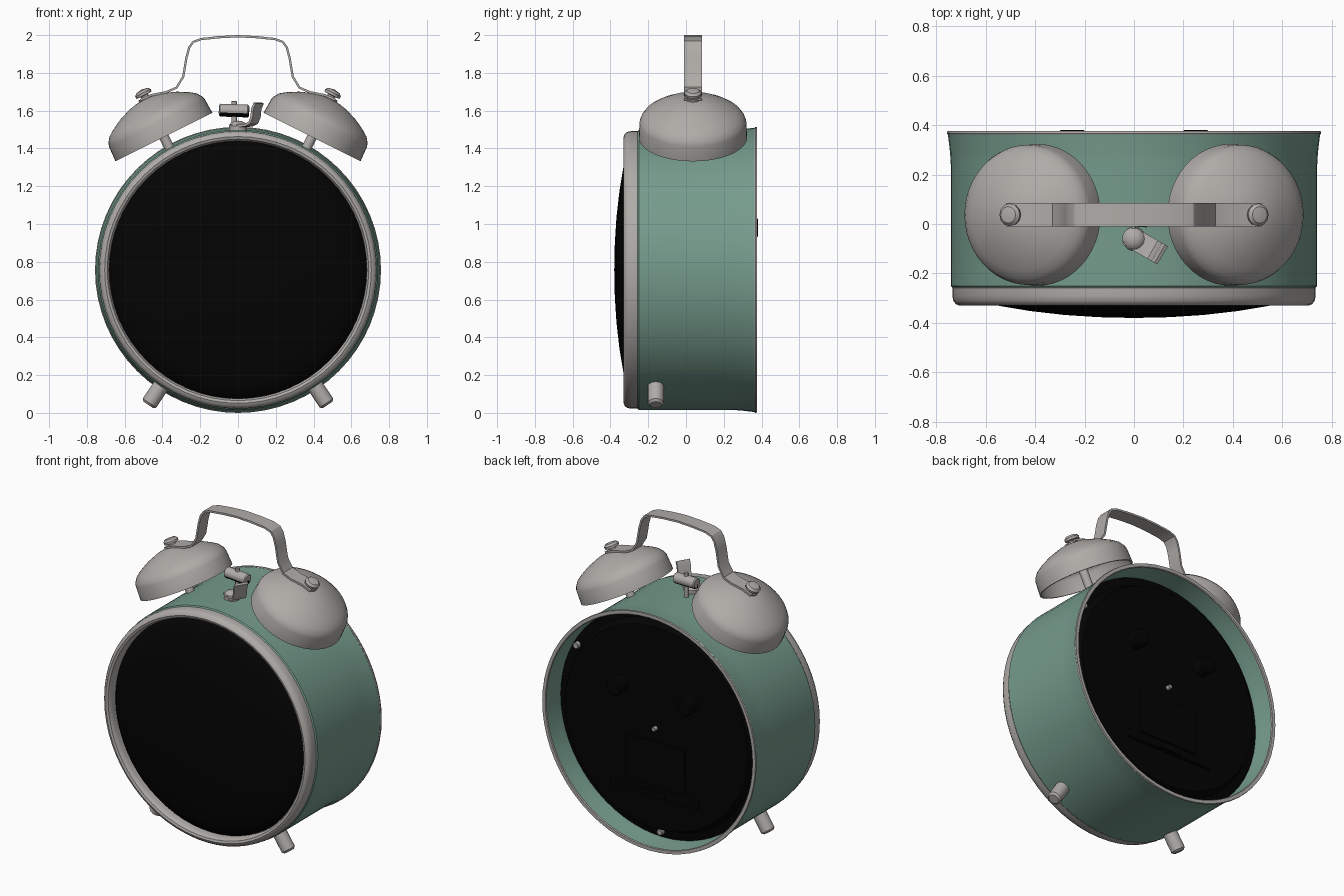
import bpy, bmesh, math
from mathutils import Vector, Matrix

if "Cube" in bpy.data.objects:
    bpy.data.objects.remove(bpy.data.objects["Cube"])


def material(name, rgb):
    m = bpy.data.materials.new(name)
    m.use_nodes = True
    m.diffuse_color = (*rgb, 1)
    m.node_tree.nodes["Principled BSDF"].inputs["Base Color"].default_value = (*rgb, 1)
    return m


GREEN = material("sage green", (0.18, 0.33, 0.265))
METAL = material("warm grey metal", (0.43, 0.41, 0.39))
BLACK = material("black", (0.001, 0.001, 0.001))

MID = Vector((0, 0, 0.757))   # centre of the case
BACK = Vector((0, 1, 0))
UP = Vector((0, 0, 1))


def finish(bm, name, mat, angle=35):
    bm.normal_update()
    bmesh.ops.recalc_face_normals(bm, faces=bm.faces)
    mesh = bpy.data.meshes.new(name)
    bm.to_mesh(mesh)
    bm.free()
    obj = bpy.data.objects.new(name, mesh)
    bpy.context.collection.objects.link(obj)
    mesh.materials.append(mat)
    bpy.ops.object.select_all(action='DESELECT')
    obj.select_set(True)
    bpy.context.view_layer.objects.active = obj
    bpy.ops.object.shade_smooth_by_angle(angle=math.radians(angle))
    return obj


def lathe(name, mat, profile, origin=MID, axis=BACK, steps=64, closed=False):
    """Revolve (radius, height) points about an axis."""
    bm = bmesh.new()
    points = [bm.verts.new((r, 0, h)) for r, h in profile]
    pairs = list(zip(points, points[1:]))
    if closed:
        pairs.append((points[-1], points[0]))
    edges = [bm.edges.new(p) for p in pairs]
    bmesh.ops.spin(bm, geom=points + edges, axis=UP, cent=(0, 0, 0),
                   angle=math.tau, steps=steps, use_duplicate=False)
    bmesh.ops.remove_doubles(bm, verts=bm.verts, dist=0.0002)
    turn = UP.rotation_difference(Vector(axis)).to_matrix().to_4x4()
    bm.transform(Matrix.Translation(origin) @ turn)
    return finish(bm, name, mat)


def rod(name, mat, start, end, radius, steps=20, bevel=0.006):
    start, end = Vector(start), Vector(end)
    n = (end - start).length
    return lathe(name, mat, [(0, 0), (radius - bevel, 0), (radius, bevel),
                             (radius, n - bevel), (radius - bevel, n), (0, n)],
                 start, (end - start).normalized(), steps)


def box(name, mat, centre, size):
    bm = bmesh.new()
    bmesh.ops.create_cube(bm, size=1)
    bm.transform(Matrix.Translation(centre) @ Matrix.Diagonal((*size, 1)))
    return finish(bm, name, mat)


def strip(name, mat, path, width, thickness, centre, turn=0):
    """Bent flat bar: an x-z path swept across y and thickened."""
    bm = bmesh.new()
    rows = [[bm.verts.new((x, s * width / 2, z)) for s in (-1, 1)] for x, z in path]
    for a, b in zip(rows, rows[1:]):
        bm.faces.new((a[0], b[0], b[1], a[1]))
    bm.transform(Matrix.Translation(centre) @ Matrix.Rotation(turn, 4, 'Z'))
    obj = finish(bm, name, mat, 30)
    mod = obj.modifiers.new("thickness", 'SOLIDIFY')
    mod.thickness = thickness
    mod.offset = 0
    split = obj.modifiers.new("crisp edges", 'EDGE_SPLIT')
    split.split_angle = math.radians(35)
    return obj


# Case: thin wall with a flared back edge, front ring, glass and rim
lathe("case", GREEN, [(0.70, -0.26), (0.732, -0.26), (0.741, -0.25), (0.741, 0.24),
                      (0.744, 0.29), (0.753, 0.365), (0.738, 0.365), (0.730, 0.29),
                      (0.724, 0.25), (0.722, 0.20), (0.70, 0.20)], closed=True)
lathe("back_rim", METAL, [(0.754, 0.362), (0.757, 0.367), (0.755, 0.376),
                          (0.734, 0.376), (0.730, 0.370), (0.733, 0.362)], closed=True)
lathe("front_ring", METAL, [(0.728, -0.25), (0.735, -0.258), (0.735, -0.29), (0.731, -0.31),
                            (0.721, -0.324), (0.706, -0.33), (0.692, -0.325),
                            (0.684, -0.312), (0.681, -0.295), (0.681, -0.25)], closed=True)
lathe("front_glass", BLACK, [(0.683, -0.265), (0.655, -0.298), (0.60, -0.318), (0.54, -0.332),
                             (0.42, -0.352), (0.28, -0.368), (0.14, -0.377), (0, -0.38)])

# Recessed back panel with its fittings
lathe("back_panel", BLACK, [(0, 0.21), (0.724, 0.21), (0.724, 0.235), (0.67, 0.245),
                            (0.645, 0.30), (0, 0.305)])
for side, word in ((1, "left"), (-1, "right")):
    lathe(word + "_setting_knob", BLACK, [(0.054, 0.29), (0.054, 0.372), (0.046, 0.38),
                                          (0, 0.381)],
          (side * 0.25, 0, 0.98), BACK, 24)
rod("centre_pin", METAL, (0, 0.28, 0.757), (0, 0.332, 0.757), 0.014, 12, 0.003)
for x, z in ((0.595, 1.11), (0, 0.075)):
    rod("panel_screw", METAL, (x, 0.22, z), (x, 0.27, z), 0.02, 12, 0.004)
box("battery_cover", BLACK, (0, 0.305, 0.53), (0.42, 0.018, 0.28))
box("battery_ledge", BLACK, (0, 0.308, 0.345), (0.62, 0.03, 0.05))
box("battery_latch", BLACK, (0, 0.318, 0.345), (0.16, 0.03, 0.04))

# Bells, posts, nuts and feet on each side
for side, word in ((1, "left"), (-1, "right")):
    axis = Vector((side * 0.447, 0, 0.894)).normalized()
    base = Vector((side * 0.392, 0.037, 1.46))
    lathe(word + "_bell", METAL,
          [(0.287, 0), (0.283, 0.085), (0.276, 0.105), (0.258, 0.13), (0.226, 0.153),
           (0.17, 0.184), (0.10, 0.211), (0.05, 0.222), (0, 0.225), (0, 0.213),
           (0.10, 0.199), (0.17, 0.172), (0.22, 0.142), (0.265, 0.105), (0.273, 0.085),
           (0.277, 0)], base, axis, 48, closed=True)
    rod(word + "_bell_post", METAL, base - axis * 0.13, base + axis * 0.215, 0.026, 16)
    lathe(word + "_bell_nut", METAL,
          [(0, 0.21), (0.04, 0.21), (0.04, 0.235), (0.022, 0.238), (0.022, 0.246),
           (0.044, 0.248), (0.046, 0.262), (0.034, 0.275), (0, 0.281)],
          base - Vector((side * 0.006, 0, 0)), axis, 12)
    out = Vector((side * 0.553, 0, -0.833)).normalized()
    hub = MID + Vector((0, -0.16, 0))
    rod(word + "_foot", METAL, hub + out * 0.725, hub + out * 0.858, 0.043, 20, 0.012)

# Carrying handle
half = [(0.515, 1.658), (0.46, 1.682), (0.38, 1.698), (0.325, 1.722), (0.29, 1.78),
        (0.273, 1.88), (0.258, 1.935), (0.237, 1.964), (0.195, 1.979), (0.10, 1.989)]
path = [(-x, z) for x, z in half] + [(0, 1.994)] + half[::-1]
strip("handle", METAL, path, 0.094, 0.012, (0, 0.037, 0))

# Hammer with a dark underside, its stem, and the bent stop lever
hammer = rod("hammer_head", METAL, (-0.10, 0.03, 1.603), (0.058, 0.02, 1.598), 0.034)
hammer.data.materials.append(BLACK)
for face in hammer.data.polygons:
    if face.center.z < 1.585:
        face.material_index = 1
rod("hammer_stem", METAL, (-0.02, 0.025, 1.47), (-0.02, 0.025, 1.652), 0.014, 12, 0.003)
lathe("lever_pivot", METAL, [(0, -0.05), (0.046, -0.05), (0.048, 0.015), (0.036, 0.032),
                             (0.018, 0.04), (0, 0.042)], Vector((0, -0.06, 1.505)), UP, 20)
strip("stop_lever", METAL, [(-0.03, 1.52), (0.06, 1.522), (0.092, 1.535), (0.107, 1.565),
                            (0.112, 1.61), (0.127, 1.64)],
      0.085, 0.014, (0, -0.06, 0), math.radians(-30))
